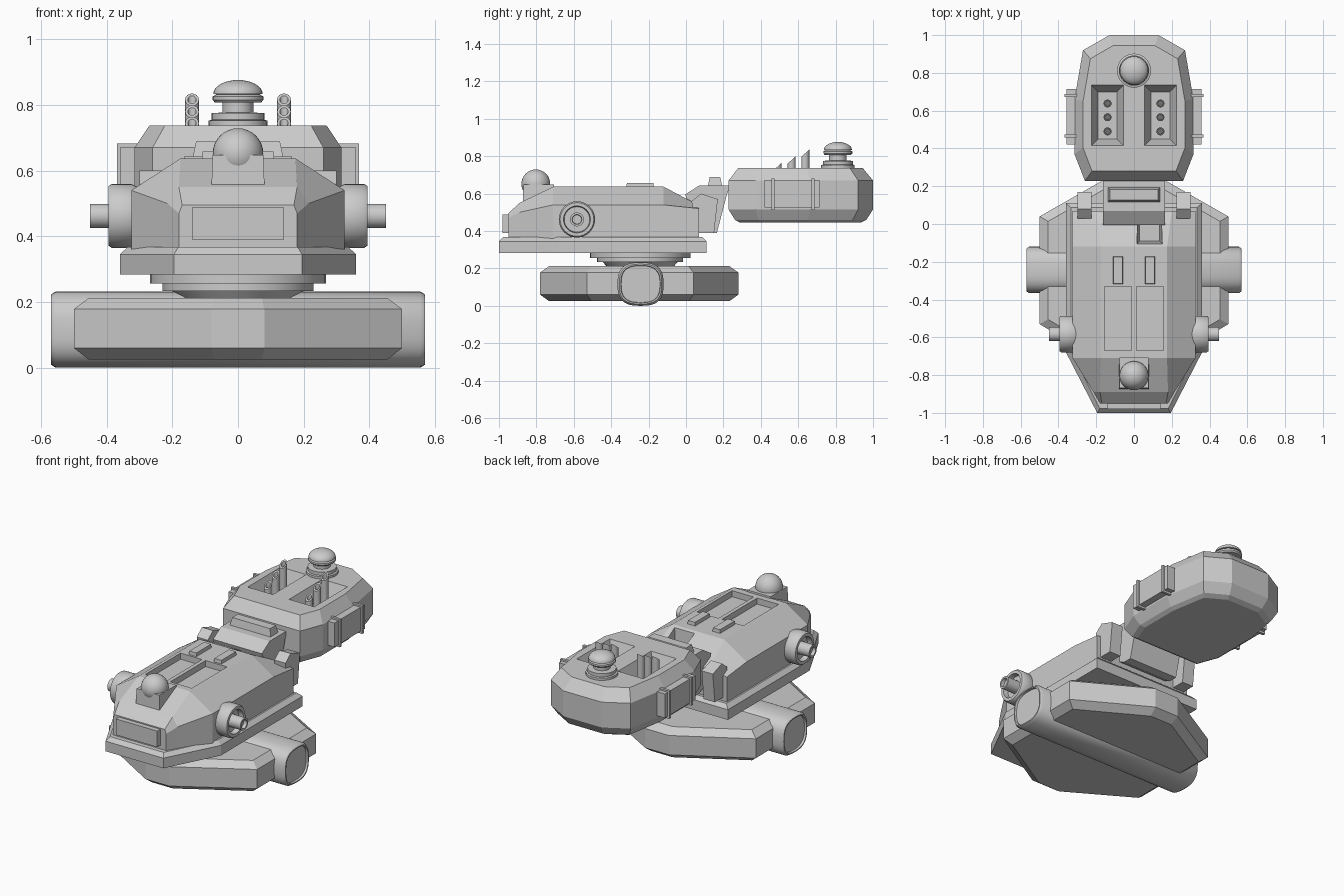
import bpy, bmesh, math
from mathutils import Vector

if "Cube" in bpy.data.objects:
    bpy.data.objects.remove(bpy.data.objects["Cube"])


def loft(name, rings, smooth=None):
    """Skin equal-length rings of points and cap both ends."""
    bm = bmesh.new()
    vs = [[bm.verts.new(p) for p in r] for r in rings]
    n = len(rings[0])
    for a, b in zip(vs, vs[1:]):
        for i in range(n):
            bm.faces.new((a[i], a[(i + 1) % n], b[(i + 1) % n], b[i]))
    bm.faces.new(vs[0])
    bm.faces.new(vs[-1])
    bmesh.ops.recalc_face_normals(bm, faces=bm.faces)
    me = bpy.data.meshes.new(name)
    bm.to_mesh(me)
    bm.free()
    ob = bpy.data.objects.new(name, me)
    bpy.context.collection.objects.link(ob)
    if smooth:
        bpy.ops.object.select_all(action='DESELECT')
        bpy.context.view_layer.objects.active = ob
        ob.select_set(True)
        bpy.ops.object.shade_smooth_by_angle(angle=math.radians(smooth))
    return ob


def box(name, x, y, z, inset=0.0, low=0.0):
    """Box from ranges; inset shrinks the top, low shrinks the bottom."""
    def ring(h, d):
        return [(x[0] + d, y[0] + d, h), (x[1] - d, y[0] + d, h),
                (x[1] - d, y[1] - d, h), (x[0] + d, y[1] - d, h)]
    return loft(name, [ring(z[0], low), ring(z[1], inset)])


def lathe(name, profile, centre, axis='Z', side=1, segs=32):
    """Turn (radius, height) pairs round Z or X."""
    rings = []
    for r, h in profile:
        ring = []
        for i in range(segs):
            a = math.tau * i / segs
            c, s = r * math.cos(a), r * math.sin(a)
            ring.append(Vector(centre) + Vector((c, s, h) if axis == 'Z' else (h * side, c, s)))
        rings.append(ring)
    return loft(name, rings, 35)


def extrude_x(name, profile, x0, x1):
    return loft(name, [[(x, y, z) for y, z in profile] for x in (x0, x1)])


def outline(half, z, cy=0, sx=1, sy=1):
    """Mirror a half outline in x and scale it about cy."""
    pts = half + [(-x, y) for x, y in reversed(half)]
    return [(x * sx, cy + (y - cy) * sy, z) for x, y in pts]


def cut(ob, cutters):
    for c in cutters:
        m = ob.modifiers.new("cut", 'BOOLEAN')
        m.operation, m.solver, m.object = 'DIFFERENCE', 'EXACT', c
        c.hide_render = True
        bpy.context.view_layer.objects.active = ob
        bpy.ops.object.modifier_apply(modifier=m.name)
        bpy.data.objects.remove(c)


def dome(r, z, squash=1.0, start=0.0, n=8):
    return [(max(r * math.cos(a), 0.002), z + squash * r * math.sin(a))
            for a in (start + (math.pi / 2 - start) * i / n for i in range(n + 1))]


# Base hull: stretched hexagon with chamfered rims
base = [(0.08, -0.78), (0.5, -0.53), (0.5, 0.04), (0.08, 0.28)]
loft("base_hull", [outline(base, z, -0.25, s, s) for z, s in
                   ((0.025, 0.91), (0.06, 1), (0.178, 1), (0.212, 0.91))])

# Cross barrel through the base, rounded-square section, recessed ends
rings = []
for x, s in ((-0.558, 0.84), (-0.57, 0.86), (-0.57, 0.92), (-0.555, 1),
             (0.555, 1), (0.57, 0.92), (0.57, 0.86), (0.558, 0.84)):
    ring = []
    for i in range(40):
        a = math.tau * i / 40
        c, d = math.cos(a), math.sin(a)
        ring.append((x, -0.243 + s * 0.123 * math.copysign(abs(c) ** 0.72, c),
                     0.116 + s * 0.116 * math.copysign(abs(d) ** 0.72, d)))
    rings.append(ring)
loft("base_barrel", rings, 35)

# Turntable
lathe("turntable", [(0.17, 0.2), (0.2, 0.234), (0.23, 0.234), (0.23, 0.256),
                    (0.268, 0.256), (0.268, 0.29)], (0, -0.245, 0), segs=40)

# Skirt plate below the main body
skirt = [(0.195, -1.0), (0.36, -0.68), (0.36, 0.11)]
loft("body_skirt", [outline(skirt, z, -0.44, sx, sy) for z, sx, sy in
                    ((0.283, 1, 1), (0.345, 1, 1), (0.368, 0.93, 0.96))])

# Main body: cross-sections from front to back
sections = [(-0.95, 0.18, 0.47, 0.17, 0.495), (-0.89, 0.215, 0.5, 0.18, 0.55),
            (-0.71, 0.325, 0.54, 0.175, 0.637), (-0.12, 0.325, 0.54, 0.175, 0.637),
            (0.07, 0.325, 0.52, 0.2, 0.537)]
body = loft("main_body", [[(w, y, 0.355), (w, y, sz), (t, y, tz),
                           (-t, y, tz), (-w, y, sz), (-w, y, 0.355)]
                          for y, w, sz, t, tz in sections])
cut(body, [box("deck_cutter", (x, x + 0.145), (-0.67, -0.33), (0.6, 0.7))
           for x in (-0.157, 0.012)]
    + [box("hatch_cutter", (0.01, 0.155), (-0.11, 0.06), (0.42, 0.7), low=0.02)])

# Nose panel and front dome on its mount
box("nose_panel", (-0.14, 0.14), (-0.98, -0.93), (0.39, 0.488))
box("dome_mount", (-0.083, 0.083), (-0.875, -0.7), (0.5, 0.648), inset=0.006)
lathe("front_dome", dome(0.077, 0.652, start=-0.8, n=12), (0, -0.803, 0))

for s, tag in ((-1, "left"), (1, "right")):
    # Raised deck tabs
    tx = sorted((s * 0.057, s * 0.112))
    box("deck_tab_" + tag, tx, (-0.32, -0.17), (0.62, 0.658), inset=0.004)

    # Round side pod with nozzle
    lathe("side_pod_" + tag, [(0.06, 0.25), (0.082, 0.29), (0.097, 0.325), (0.097, 0.385),
                              (0.09, 0.395), (0.072, 0.395), (0.068, 0.365), (0.037, 0.365),
                              (0.037, 0.45), (0.026, 0.45), (0.024, 0.43)],
          (0, -0.583, 0.462), 'X', s)

    # Rear struts of the body
    extrude_x("rear_strut_" + tag, [(0.03, 0.56), (0.08, 0.6), (0.17, 0.57), (0.15, 0.39),
                                   (0.05, 0.39)], s * 0.225, s * 0.3)

# Neck joining body and head
extrude_x("neck", [(-0.005, 0.595), (0.07, 0.643), (0.24, 0.643), (0.22, 0.6),
                   (0.165, 0.39), (0.112, 0.39), (0.05, 0.42)], -0.165, 0.165)
box("neck_cap", (-0.14, 0.14), (0.115, 0.195), (0.63, 0.688), inset=0.012)

# Head: octagonal outline with chamfered rims and two tapered pits
head_half = [(0.26, 0.228), (0.315, 0.37), (0.315, 0.66), (0.27, 0.92), (0.13, 1.0)]
head = loft("head", [outline(head_half, z, 0.6, sx, sy) for z, sx, sy in
                     ((0.445, 0.83, 0.84), (0.46, 0.9, 0.91), (0.515, 1, 1), (0.67, 1, 1),
                      (0.738, 0.855, 0.86))])
cut(head, [box("pit_cutter", (c - 0.09, c + 0.09), (0.41, 0.74), (0.65, 0.75), low=0.04)
           for c in (-0.14, 0.14)])

for s, tag in ((-1, "left"), (1, "right")):
    # Slant-cut hollow pipes rising in height
    for k, (y, top) in enumerate(((0.49, 0.745), (0.565, 0.78), (0.638, 0.816))):
        rings = []
        for r, z, slope in ((0.021, 0.645, 0), (0.021, top, 0.9),
                            (0.013, top, 0.9), (0.013, top - 0.05, 0.9)):
            rings.append([(s * 0.14 + r * math.cos(a), y + r * math.sin(a),
                           z + slope * r * math.sin(a))
                          for a in (math.tau * i / 16 for i in range(16))])
        loft(f"pipe_{tag}_{k}", rings, 35)

    # Side box with two straps
    px = sorted((s * 0.28, s * 0.358))
    box("head_side_box_" + tag, px, (0.42, 0.715), (0.525, 0.672))
    for k, y in enumerate((0.465, 0.68)):
        bx = sorted((s * 0.28, s * 0.373))
        box(f"strap_{tag}_{k}", bx, (y - 0.012, y + 0.012), (0.512, 0.682), 0.004, 0.004)

# Sensor tower on the head
lathe("sensor_tower", [(0.09, 0.72), (0.09, 0.752), (0.08, 0.755), (0.08, 0.775),
                       (0.047, 0.777), (0.047, 0.807), (0.07, 0.807), (0.077, 0.815),
                       (0.077, 0.826), (0.066, 0.832)] + dome(0.075, 0.834, 0.56),
      (0, 0.812, 0))
